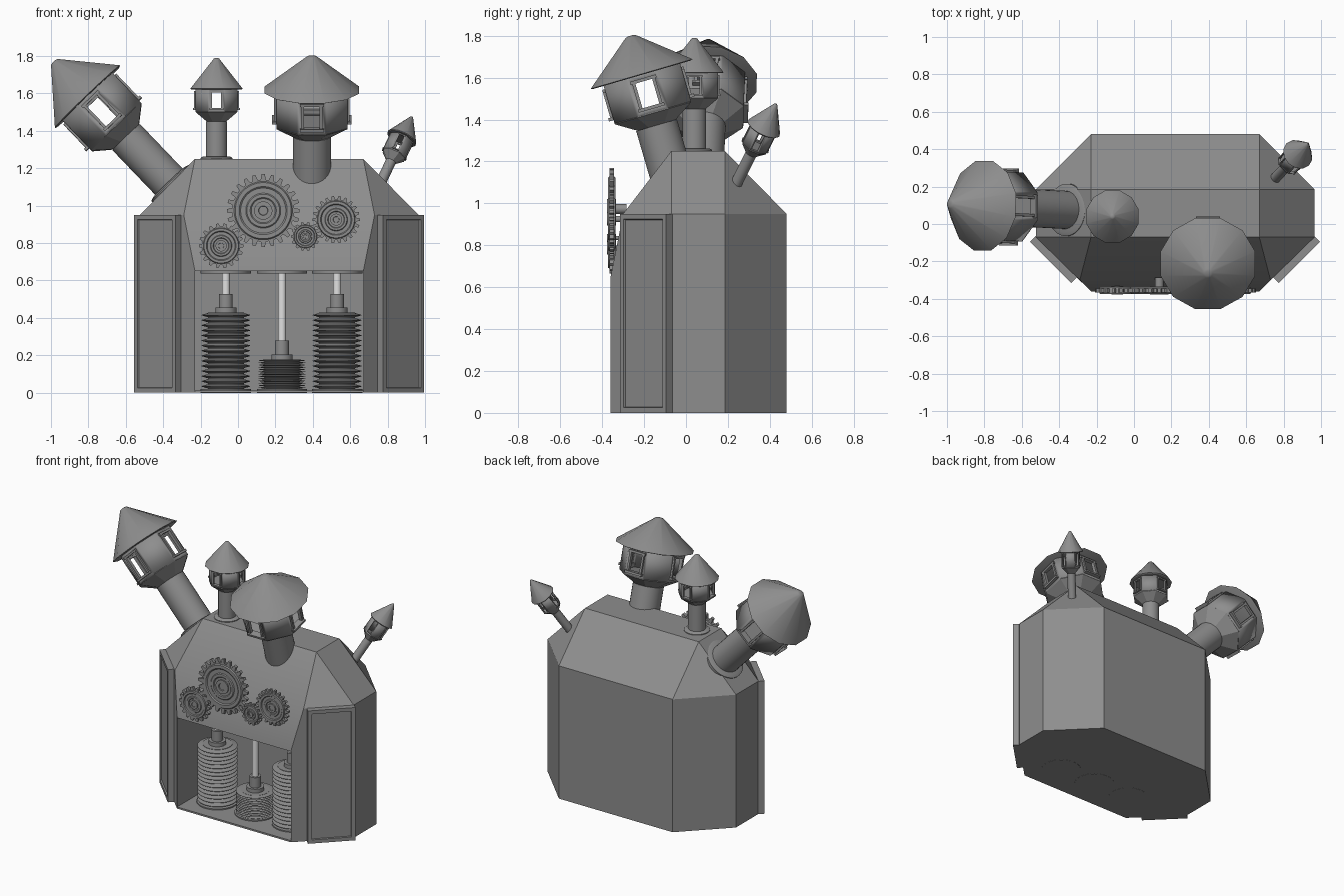
import bpy, bmesh, math
from mathutils import Vector, Matrix

if "Cube" in bpy.data.objects:
    bpy.data.objects.remove(bpy.data.objects["Cube"])


def material(name, v):
    m = bpy.data.materials.new(name)
    m.diffuse_color = (v, v, v, 1)
    m.use_nodes = True
    m.node_tree.nodes["Principled BSDF"].inputs["Base Color"].default_value = m.diffuse_color
    return m


GREY = material("machine_grey", 0.27)
LIGHT = material("polished_rod", 0.75)
CX = 0.22  # centre line of the housing


def finish(name, bm, mat=GREY, matrix=None, angle=35):
    bmesh.ops.recalc_face_normals(bm, faces=bm.faces)
    me = bpy.data.meshes.new(name)
    bm.to_mesh(me)
    bm.free()
    me.materials.append(mat)
    ob = bpy.data.objects.new(name, me)
    bpy.context.collection.objects.link(ob)
    if matrix is not None:
        ob.matrix_world = matrix
    bpy.ops.object.select_all(action='DESELECT')
    bpy.context.view_layer.objects.active = ob
    ob.select_set(True)
    bpy.ops.object.shade_smooth_by_angle(angle=math.radians(angle))
    return ob


def lathe(name, profile, segs=32, mat=GREY, matrix=None, angle=35):
    """Revolve (radius, height) points about z and cap both ends."""
    bm = bmesh.new()
    rings = [[bm.verts.new((r * math.cos((k + .5) * math.tau / segs),
                            r * math.sin((k + .5) * math.tau / segs), z))
              for k in range(segs)] for r, z in profile]
    for a, b in zip(rings, rings[1:]):
        for k in range(segs):
            n = (k + 1) % segs
            bm.faces.new((a[k], a[n], b[n], b[k]))
    bm.faces.new(rings[0])
    bm.faces.new(rings[-1])
    return finish(name, bm, mat, matrix, angle)


def box(name, size, matrix, inset=0.0, depth=0.0):
    """Box, optionally with a recessed panel on its local -y face."""
    bm = bmesh.new()
    bmesh.ops.create_cube(bm, size=1)
    bmesh.ops.scale(bm, vec=size, verts=bm.verts)
    if inset:
        bm.normal_update()
        f = [f for f in bm.faces if f.normal.y < -0.9]
        bmesh.ops.inset_region(bm, faces=f, thickness=inset)
        bmesh.ops.inset_region(bm, faces=f, thickness=0.004)
        bmesh.ops.translate(bm, vec=(0, depth, 0), verts=f[0].verts)
    return finish(name, bm, matrix=matrix, angle=20)


# Housing: chamfered block with hipped roof, bulging front and open bay
def housing():
    bm = bmesh.new()
    pts = {
        'b0': (.45, .48, 0), 's0': (.745, .185, 0), 'd0': (.745, -.07, 0), 'f0': (.45, -.36, 0),
        'b1': (.45, .48, .95), 's1': (.745, .185, .95), 'd1': (.745, -.07, .95),
        'f1': (.51, -.30, .95), 'f2': (.45, -.36, .65),
        'tb': (.45, .185, 1.25), 'tf': (.45, -.07, 1.25),
        'fl': (.45, -.36, .012), 'il': (.45, .06, .012), 'ih': (.45, .06, .65)}
    v = {(k, s): bm.verts.new((CX + s * p[0], p[1], p[2]))
         for k, p in pts.items() for s in (1, -1)}
    for s in (1, -1):
        for names in ('b0 s0 s1 b1', 's0 d0 d1 s1', 'd0 f0 fl f2 f1 d1', 'b1 s1 tb',
                      's1 d1 tf tb', 'd1 f1 tf', 'fl il ih f2'):
            bm.faces.new([v[n, s] for n in names.split()])
    loop = 'b0 b1 tb tf f1 f2 ih il fl f0'.split()
    for a, b in zip(loop, loop[1:]):
        bm.faces.new((v[a, 1], v[b, 1], v[b, -1], v[a, -1]))
    base = ('b0', 's0', 'd0', 'f0')
    bm.faces.new([v[n, 1] for n in base] + [v[n, -1] for n in reversed(base)])
    finish("housing", bm, angle=32)


housing()

# Panelled doors on the two front chamfers
for side, s in (("right", 1), ("left", -1)):
    m = Matrix.Translation((CX + s * .65, -.19, .475)) @ Matrix.Rotation(s * math.pi / 4, 4, 'Z')
    box(side + "_door", (.312, .043, .95), m, inset=.036, depth=.01)


# Bellows pistons in the bay
def piston(name, x, top, fins, r):
    m = Matrix.Translation((x, -.14, 0))
    step = (top - .02) / fins
    prof = [(r * .74, .015)]
    for i in range(fins):
        z = .02 + i * step
        prof += [(r * .74, z + step * .1), (r, z + step * .45),
                 (r, z + step * .55), (r * .74, z + step * .9)]
    prof.append((r * .74, top))
    lathe(name + "_bellows", prof, 32, matrix=m, angle=30)
    lathe(name + "_base", [(.135, -.001), (.135, .02)], matrix=m)
    lathe(name + "_ceiling_ring", [(.135, .636), (.135, .652)], matrix=m)
    lathe(name + "_collar", [(.057, top), (.057, top + .027), (.037, top + .027),
                             (.037, top + .1)], 24, matrix=m)
    lathe(name + "_rod", [(.022, top + .09), (.022, .645)], 20, LIGHT, m)


piston("left_piston", -.065, .428, 15, .131)
piston("middle_piston", .235, .178, 13, .127)
piston("right_piston", .53, .428, 15, .131)


# Gears on the front: toothed rim, dished web and hub
def gear(name, x, z, r, teeth):
    m = Matrix.Translation((x, -.355, z)) @ Matrix.Rotation(math.pi / 2, 4, 'X')
    bm = bmesh.new()
    root, h = r * .85, .011
    outline = []
    for i in range(teeth):
        for rad, f in ((root, -.32), (r, -.17), (r, .17), (root, .32)):
            a = (i + f) * math.tau / teeth
            outline.append(bm.verts.new((rad * math.cos(a), rad * math.sin(a), -h)))
    face = bm.faces.new(outline)
    new = bmesh.ops.extrude_face_region(bm, geom=[face])['geom']
    bmesh.ops.translate(bm, vec=(0, 0, 2 * h),
                        verts=[e for e in new if isinstance(e, bmesh.types.BMVert)])
    finish(name + "_teeth", bm, matrix=m, angle=20)
    p = [(.80, h), (.77, h + .007), (.66, h + .007), (.62, h + .001), (.48, h + .001),
         (.45, h + .006), (.36, h + .006), (.33, h + .001), (.25, h + .001),
         (.25, h + .010), (.13, h + .010), (.12, h + .004)]
    prof = [(q * r, z) for q, z in p]
    lathe(name + "_disc", [(q, -z) for q, z in reversed(prof)] + prof, 40, matrix=m)
    lathe(name + "_axle", [(r * .12, -.07), (r * .12, 0)], 16, matrix=m)


gear("large_gear", .135, .973, .195, 24)
gear("left_gear", -.09, .785, .12, 18)
gear("small_gear", .36, .835, .077, 14)
gear("right_gear", .525, .925, .127, 22)


# Chimney turret; heights are distances measured down from the roof tip
def turret(name, tip, axis, roof_r, roof_h, room_r, room_t, flare_t, pipe_r, end_t,
           collar=None):
    q = Vector((0, 0, 1)).rotation_difference(Vector(axis).normalized())
    m = Matrix.Translation(tip) @ q.to_matrix().to_4x4()
    lathe(name + "_roof", [(roof_r * .96, -roof_h - .004), (roof_r, -roof_h),
                           (roof_r * .1, -.004), (roof_r * .05, 0)], 12, matrix=m)
    lathe(name + "_pipe", [(pipe_r, -end_t), (pipe_r, -flare_t)], 28, matrix=m)
    R = room_r / math.cos(math.pi / 8)
    lathe(name + "_flare", [(pipe_r, -flare_t), (R, -room_t), (R, -room_t + .004)],
          8, matrix=m, angle=20)
    # octagonal room with an opening in every other wall
    bm = bmesh.new()
    lo, hi = ([bm.verts.new((R * math.cos((k + .5) * math.pi / 4),
                             R * math.sin((k + .5) * math.pi / 4), z)) for k in range(8)]
              for z in (-room_t, -roof_h))
    walls = [bm.faces.new((lo[k], lo[(k + 1) % 8], hi[(k + 1) % 8], hi[k])) for k in range(8)]
    bm.normal_update()
    openings = walls[1::2]
    bmesh.ops.inset_individual(bm, faces=openings, thickness=room_r * .17)
    bmesh.ops.delete(bm, geom=openings, context='FACES')
    room = finish(name + "_room", bm, matrix=m, angle=20)
    shell = room.modifiers.new("wall_thickness", 'SOLIDIFY')
    shell.thickness = room_r * .1
    shell.offset = -1
    # window frames: sill, lintel and two jambs standing proud of the wall
    w, mid, half = room_r * .26, -(room_t + roof_h) / 2, (room_t - roof_h) / 2 - room_r * .15
    bar = room_r * .08
    for k in range(4):
        f = m @ Matrix.Rotation(k * math.pi / 2, 4, 'Z') @ Matrix.Translation((0, -room_r, mid))
        for s in (-1, 1):
            box(name + "_window_jamb", (bar, bar * 1.6, 2 * half),
                f @ Matrix.Translation((s * w, 0, 0)))
            box(name + "_window_ledge", (2 * w + 2 * bar, bar * (1.6 if s > 0 else 3), bar),
                f @ Matrix.Translation((0, 0, s * half)))
    if collar:
        r, t = collar
        lathe(name + "_collar", [(r, -t - .025), (r, -t), (r * .85, -t + .008)], 32, matrix=m)


turret("centre_turret", (-.115, .04, 1.79), (0, 0, 1),
       .145, .165, .112, .29, .34, .057, .56, (.085, .535))
turret("front_turret", (.395, -.265, 1.80), (0, -.28, .96),
       .262, .19, .190, .385, .445, .102, .80)
turret("left_turret", (-.985, .107, 1.77), (-.69, .035, .72),
       .248, .26, .184, .486, .56, .102, 1.02, (.14, .90))
turret("right_turret", (.93, .43, 1.475), (.17, .18, .36),
       .085, .14, .062, .25, .29, .028, .50)
